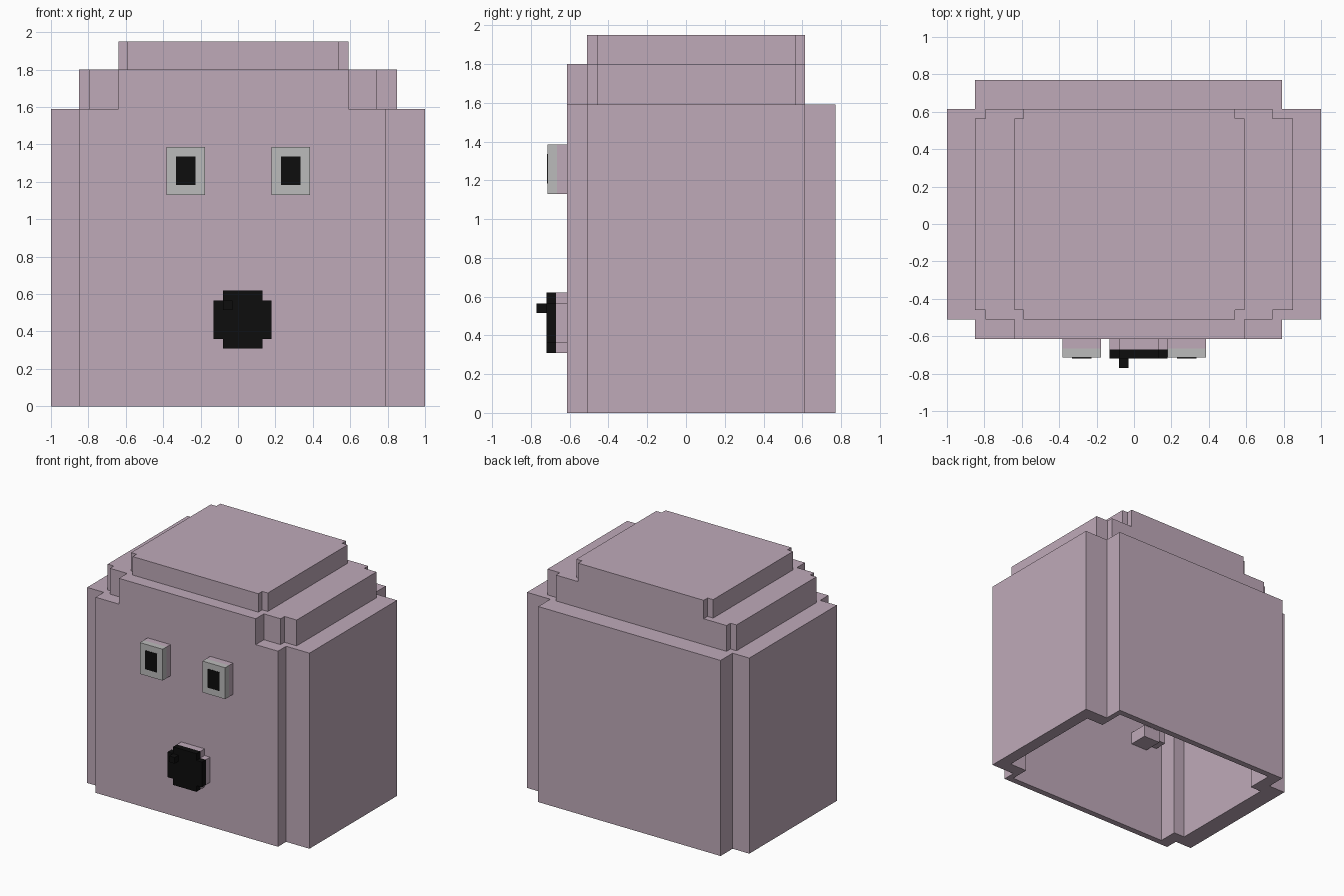
import bpy, bmesh

cube = bpy.data.objects.get("Cube")
if cube:
    bpy.data.objects.remove(cube, do_unlink=True)


def material(name, rgb):
    m = bpy.data.materials.new(name)
    m.use_nodes = True
    m.diffuse_color = (*rgb, 1)
    bsdf = m.node_tree.nodes["Principled BSDF"]
    bsdf.inputs["Base Color"].default_value = (*rgb, 1)
    bsdf.inputs["Roughness"].default_value = 0.9
    return m


PINK = material("dusty pink", (0.52, 0.40, 0.485))
GREY = material("eye grey", (0.496, 0.496, 0.496))
BLACK = material("black", (0.004, 0.004, 0.004))


def notched(x0, x1, y0, y1, nl, nr, ny0, ny1):
    """Rectangle with its corners cut square: notch widths left/right, depths front/back."""
    return [(x0 + nl, y0), (x1 - nr, y0), (x1 - nr, y0 + ny0), (x1, y0 + ny0),
            (x1, y1 - ny1), (x1 - nr, y1 - ny1), (x1 - nr, y1), (x0 + nl, y1),
            (x0 + nl, y1 - ny1), (x0, y1 - ny1), (x0, y0 + ny0), (x0 + nl, y0 + ny0)]


def prism(name, outline, a, b, mat, upright=False):
    """Extrude an outline from a to b, along z, or along y when upright."""
    bm = bmesh.new()
    place = (lambda u, v: (u, a, v)) if upright else (lambda u, v: (u, v, a))
    face = bm.faces.new([bm.verts.new(place(u, v)) for u, v in outline])
    new = bmesh.ops.extrude_face_region(bm, geom=[face])["geom"]
    move = (0, b - a, 0) if upright else (0, 0, b - a)
    bmesh.ops.translate(bm, vec=move, verts=[g for g in new if isinstance(g, bmesh.types.BMVert)])
    bmesh.ops.recalc_face_normals(bm, faces=bm.faces)
    me = bpy.data.meshes.new(name)
    bm.to_mesh(me)
    bm.free()
    me.materials.append(mat)
    ob = bpy.data.objects.new(name, me)
    bpy.context.collection.objects.link(ob)
    return ob


def rect(x0, x1, y0, y1):
    return [(x0, y0), (x1, y0), (x1, y1), (x0, y1)]


def combine(target, others, operation):
    """Boolean the other solids into the target and discard them."""
    for ob in others:
        mod = target.modifiers.new(operation, 'BOOLEAN')
        mod.operation, mod.solver, mod.object = operation, 'EXACT', ob
        bpy.context.view_layer.update()
        graph = bpy.context.evaluated_depsgraph_get()
        me = bpy.data.meshes.new_from_object(target.evaluated_get(graph))
        target.modifiers.clear()
        target.data = me
        bpy.data.objects.remove(ob, do_unlink=True)


# Stepped outer shell: body, shoulder tier (with flush front panel), crown
body = prism("body", notched(-1, 1, -0.615, 0.77, 0.15, 0.21, 0.105, 0.155), 0, 1.59, PINK)
shoulder = prism("shoulder", notched(-0.85, 0.85, -0.51, 0.615, 0.055, 0.11, 0.05, 0.05), 1.4, 1.80, PINK)
panel = prism("front_panel", rect(-0.64, 0.59, -0.615, 0.0), 1.4, 1.80, PINK)
crown = prism("crown", notched(-0.64, 0.59, -0.51, 0.615, 0.05, 0.05, 0.05, 0.05), 1.7, 1.95, PINK)
combine(body, [shoulder, panel, crown], 'UNION')

# Hollow inside, open at the bottom
cavity = [
    prism("body_cavity", notched(-0.85, 0.90, -0.565, 0.72, 0.10, 0.155, 0.155, 0.21), -0.1, 1.54, PINK),
    prism("shoulder_cavity", notched(-0.75, 0.74, -0.46, 0.565, 0.05, 0.05, 0.05, 0.05), 1.3, 1.75, PINK),
    prism("crown_cavity", notched(-0.54, 0.49, -0.41, 0.515, 0.05, 0.05, 0.05, 0.05), 1.6, 1.90, PINK),
]
combine(body, cavity, 'DIFFERENCE')

# Small stepped block on the inner face of the front wall
prism("inner_block", rect(-0.60, -0.45, -0.57, -0.41), 0.75, 0.85, PINK)
prism("inner_block_step", rect(-0.70, -0.60, -0.57, -0.46), 0.80, 0.90, PINK)

# Eyes: pink base, grey front, black pupil
for side, x in (("right", -0.3825), ("left", 0.18)):
    outline = rect(x, x + 0.205, 1.13, 1.385)
    prism(side + "_eye_base", outline, -0.665, -0.615, PINK, True)
    prism(side + "_eye", outline, -0.715, -0.665, GREY, True)
    prism(side + "_pupil", rect(x + 0.05, x + 0.155, 1.183, 1.335), -0.718, -0.715, BLACK, True)

# Snout: pink base, black front, small nib
snout = notched(-0.13, 0.18, 0.31, 0.62, 0.05, 0.05, 0.05, 0.055)
prism("snout_base", snout, -0.67, -0.615, PINK, True)
prism("snout_front", snout, -0.72, -0.67, BLACK, True)
prism("snout_nib", rect(-0.08, -0.03, 0.515, 0.565), -0.77, -0.72, BLACK, True)
